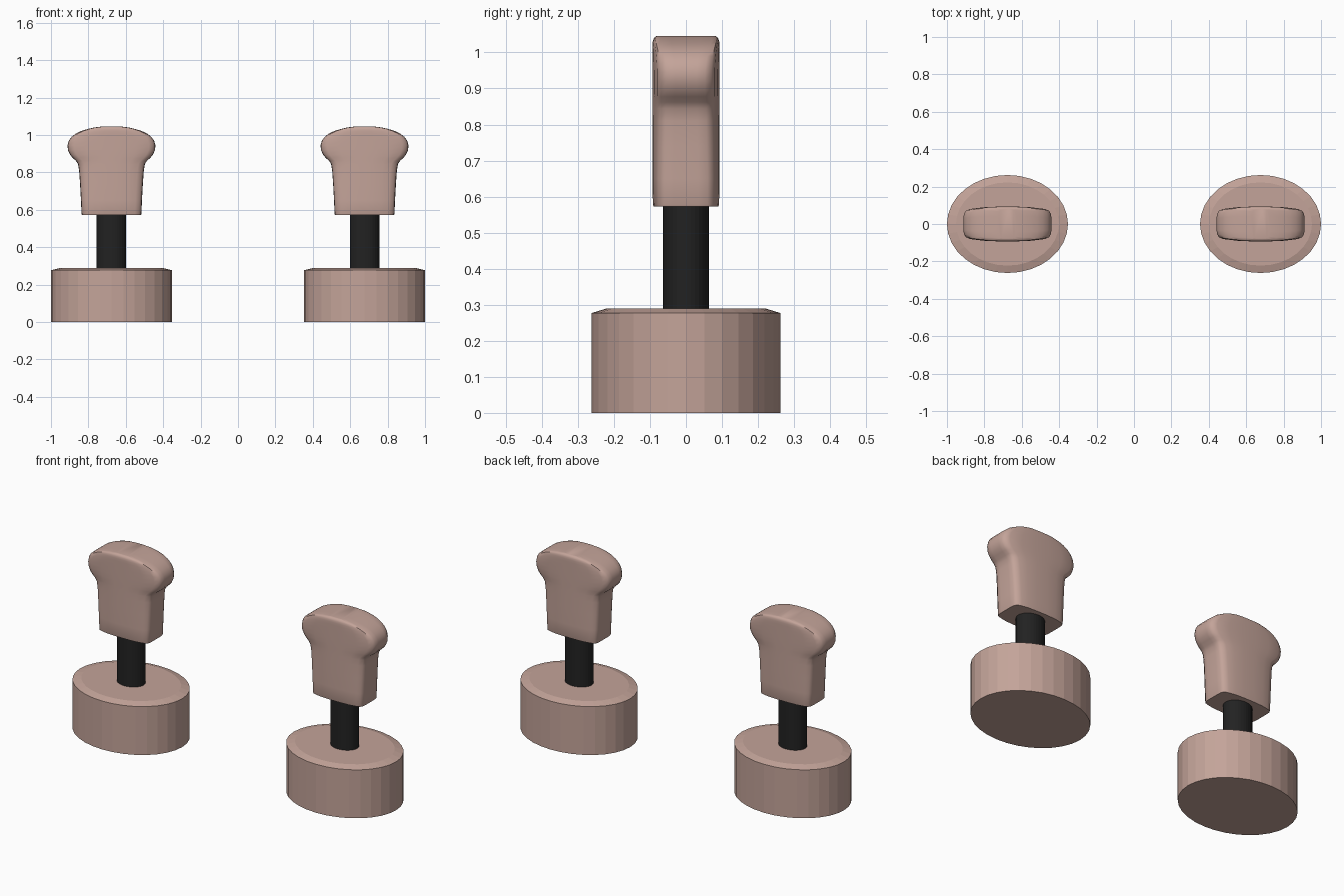
import bpy, bmesh, math

if "Cube" in bpy.data.objects:
    bpy.data.objects.remove(bpy.data.objects["Cube"])


def material(name, col):
    m = bpy.data.materials.new(name)
    m.diffuse_color = (*col, 1)
    m.use_nodes = True
    m.node_tree.nodes["Principled BSDF"].inputs["Base Color"].default_value = m.diffuse_color
    return m


PINK = material("dusty pink", (0.55, 0.37, 0.32))
BLACK = material("matt black", (0.016, 0.016, 0.016))
CX = 0.6765  # distance of each grip from the centre


def loft(name, rings, mat, x, smooth=False):
    """Skin a stack of equal-length rings and cap both ends."""
    bm = bmesh.new()
    loops = [[bm.verts.new(p) for p in r] for r in rings]
    n = len(loops[0])
    for a, b in zip(loops, loops[1:]):
        for i in range(n):
            j = (i + 1) % n
            bm.faces.new((a[i], a[j], b[j], b[i]))
    bm.faces.new(loops[0][::-1])
    bm.faces.new(loops[-1])
    bmesh.ops.recalc_face_normals(bm, faces=bm.faces)
    me = bpy.data.meshes.new(name)
    bm.to_mesh(me)
    bm.free()
    me.materials.append(mat)
    ob = bpy.data.objects.new(name, me)
    bpy.context.collection.objects.link(ob)
    ob.location.x = x
    if smooth:
        bpy.ops.object.select_all(action='DESELECT')
        ob.select_set(True)
        bpy.context.view_layer.objects.active = ob
        bpy.ops.object.shade_smooth_by_angle(angle=math.radians(45))
    return ob


def ellipse(rx, ry, z, n=32):
    return [(rx * math.cos(2 * math.pi * i / n), ry * math.sin(2 * math.pi * i / n), z)
            for i in range(n)]


def grip_section(z, w, d, e):
    """Flattened rounded section: half width w, half depth d, end half depth e."""
    q = [(w, e * 0.5), (w - 0.002, e * 0.88), (w - 0.012, e + (d - e) * 0.3),
         (w - 0.035 * min(1, w / 0.15), e + (d - e) * 0.6),
         (w * 0.55, e + (d - e) * 0.88), (w * 0.2, d)]
    q += [(-x, y) for x, y in reversed(q)]
    q += [(-x, -y) for x, y in q]
    return [(x, y, z) for x, y in q]


# height, half width, half depth, end half depth of the handle
GRIP = [(0.573, 0.158, 0.090, 0.068), (0.578, 0.160, 0.092, 0.068),
        (0.65, 0.163, 0.093, 0.068), (0.74, 0.168, 0.093, 0.066),
        (0.81, 0.173, 0.093, 0.064), (0.845, 0.179, 0.093, 0.063),
        (0.862, 0.190, 0.093, 0.062), (0.877, 0.207, 0.093, 0.061),
        (0.895, 0.222, 0.093, 0.060), (0.92, 0.233, 0.093, 0.060),
        (0.945, 0.235, 0.093, 0.060), (0.97, 0.228, 0.093, 0.063),
        (0.99, 0.213, 0.093, 0.067), (1.008, 0.190, 0.093, 0.072),
        (1.022, 0.160, 0.093, 0.077), (1.032, 0.127, 0.092, 0.081),
        (1.040, 0.092, 0.089, 0.081), (1.046, 0.045, 0.081, 0.076)]

for side, x in (("left", -CX), ("right", CX)):
    # oval foot with a shallow chamfered rim
    loft(side + "_base", [ellipse(0.3235, 0.262, 0), ellipse(0.3235, 0.262, 0.277),
                          ellipse(0.275, 0.2225, 0.289)], PINK, x)
    # black post
    loft(side + "_post", [ellipse(0.079, 0.064, 0.27), ellipse(0.079, 0.064, 0.62)], BLACK, x)
    # mushroom-topped handle
    loft(side + "_handle", [grip_section(*r) for r in GRIP], PINK, x, True)
